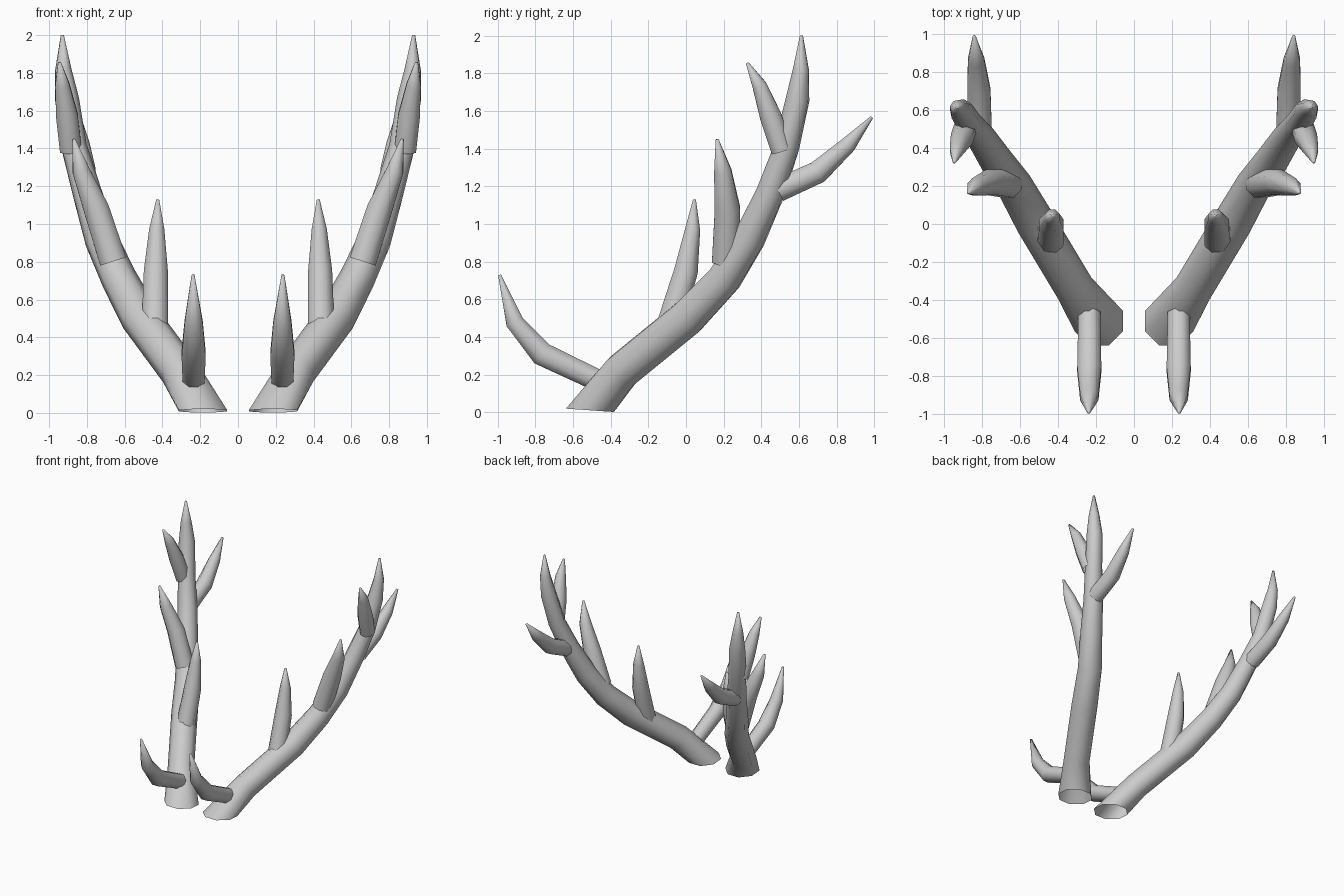
import bpy, bmesh, math
from mathutils import Vector

if "Cube" in bpy.data.objects:
    bpy.data.objects.remove(bpy.data.objects["Cube"])

SIDES = 8

def tube(name, path, start_normal=None):
    """Tapered tube through (x, y, z, radius) points, open root, closed tip, mirrored in x."""
    bm = bmesh.new()
    pts = [Vector(p[:3]) for p in path]
    n = len(pts)
    rings = []
    for i, p in enumerate(pts):
        before = (p - pts[i - 1]).normalized() if i else Vector()
        after = (pts[i + 1] - p).normalized() if i < n - 1 else Vector()
        t = (before + after).normalized()
        if i == 0 and start_normal:
            t = Vector(start_normal).normalized()
        if i == 0:
            u = Vector((1, 0, 0))
        u = (u - t * u.dot(t)).normalized()      # carry the frame along the path
        v = t.cross(u)
        ring = []
        for k in range(SIDES):
            a = math.tau * (k + 0.5) / SIDES
            ring.append(bm.verts.new(p + (u * math.cos(a) + v * math.sin(a)) * path[i][3] * 1.04))
        rings.append(ring)
    for a, b in zip(rings, rings[1:]):
        for k in range(SIDES):
            j = (k + 1) % SIDES
            bm.faces.new((a[k], a[j], b[j], b[k]))
    bm.faces.new(rings[-1])
    mesh = bpy.data.meshes.new(name)
    bm.to_mesh(mesh)
    bm.free()
    ob = bpy.data.objects.new(name, mesh)
    bpy.context.collection.objects.link(ob)
    for f in mesh.polygons:
        f.use_smooth = True
    ob.modifiers.new("both_sides", 'MIRROR').use_mirror_merge = False
    return ob

# Main beam, flared and cut nearly level at the base
tube("main_beam", [
    (0.185, -0.51, 0.011, 0.133), (0.31, -0.34, 0.22, 0.10),
    (0.52, 0.01, 0.505, 0.10), (0.63, 0.205, 0.71, 0.092),
    (0.725, 0.335, 0.92, 0.085), (0.80, 0.45, 1.17, 0.075),
    (0.868, 0.535, 1.41, 0.066), (0.905, 0.592, 1.66, 0.062),
    (0.925, 0.61, 1.82, 0.042), (0.93, 0.613, 2.0, 0.008)],
    start_normal=(0, 0.07, 1))

# Tines from the brow upward
tines = {
    "brow_tine": [(0.235, -0.47, 0.17, 0.06), (0.235, -0.765, 0.31, 0.066),
                  (0.235, -0.91, 0.48, 0.05), (0.238, -0.99, 0.73, 0.008)],
    "second_tine": [(0.44, -0.09, 0.45, 0.073), (0.435, 0.0, 0.75, 0.066),
                    (0.43, 0.035, 0.97, 0.042), (0.425, 0.045, 1.13, 0.008)],
    "third_tine": [(0.66, 0.21, 0.80, 0.075), (0.75, 0.22, 1.08, 0.07),
                   (0.83, 0.195, 1.28, 0.048), (0.87, 0.165, 1.45, 0.008)],
    "upper_front_tine": [(0.885, 0.51, 1.39, 0.06), (0.905, 0.45, 1.57, 0.06),
                         (0.93, 0.39, 1.735, 0.04), (0.945, 0.325, 1.855, 0.008)],
    "upper_back_tine": [(0.81, 0.49, 1.18, 0.065), (0.815, 0.70, 1.275, 0.063),
                        (0.83, 0.86, 1.42, 0.045), (0.84, 0.987, 1.567, 0.008)],
}
for name, path in tines.items():
    tube(name, path)
